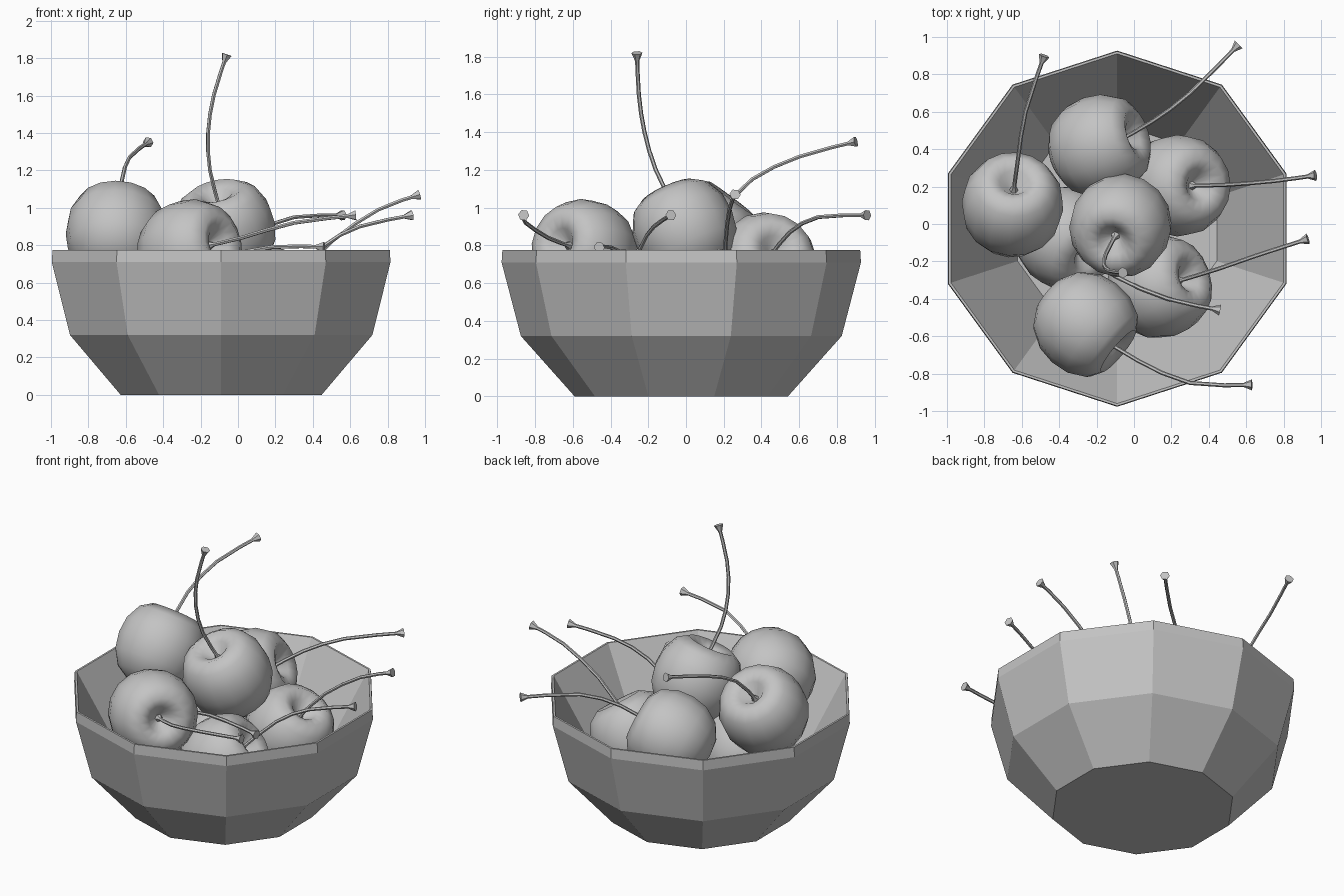
import bpy, bmesh, math
from mathutils import Vector

cube = bpy.data.objects.get("Cube")
if cube:
    bpy.data.objects.remove(cube, do_unlink=True)

# One plain grey for everything
grey = bpy.data.materials.new("plain_grey")
grey.use_nodes = True
colour = (0.55, 0.55, 0.55, 1)
grey.diffuse_color = colour
grey.node_tree.nodes["Principled BSDF"].inputs["Base Color"].default_value = colour


def add_object(name, data):
    obj = bpy.data.objects.new(name, data)
    bpy.context.collection.objects.link(obj)
    data.materials.append(grey)
    return obj


def lathe(name, profile, sides, smooth):
    """Revolve (radius, height) points about z; the ends close on the axis."""
    bm = bmesh.new()
    rings = []
    for r, z in profile:
        if r == 0:
            rings.append([bm.verts.new((0, 0, z))] * sides)
            continue
        angles = [math.pi / 2 + math.tau * i / sides for i in range(sides)]
        rings.append([bm.verts.new((r * math.cos(a), r * math.sin(a), z)) for a in angles])
    for low, high in zip(rings, rings[1:]):
        for i in range(sides):
            j = (i + 1) % sides
            corners = dict.fromkeys([low[i], low[j], high[j], high[i]])
            bm.faces.new(list(corners))
    bmesh.ops.recalc_face_normals(bm, faces=bm.faces)
    for face in bm.faces:
        face.smooth = smooth
    mesh = bpy.data.meshes.new(name)
    bm.to_mesh(mesh)
    bm.free()
    return add_object(name, mesh)


def stem(name, points):
    """Thin stalk, flared at the fruit and at the free end."""
    pts = [Vector(p) for p in points]
    path = [pts[0]]
    # Rounded path through the given points
    for i in range(len(pts) - 1):
        a, b = pts[i], pts[i + 1]
        before = pts[i - 1] if i else a
        after = pts[i + 2] if i + 2 < len(pts) else b
        middle = (a + b) * 0.5625 - (before + after) * 0.0625
        path += [middle, b]
    first = path[0] + (path[1] - path[0]).normalized() * 0.04
    neck = path[-1] + (path[-2] - path[-1]).normalized() * 0.045
    path = [path[0], first] + path[1:-1] + [neck, path[-1]]
    widths = [2.6] + [1] * (len(path) - 2) + [2.7]
    curve = bpy.data.curves.new(name, "CURVE")
    curve.dimensions = "3D"
    curve.bevel_depth = 0.011
    curve.bevel_resolution = 1
    curve.use_fill_caps = True
    spline = curve.splines.new("POLY")
    spline.points.add(len(path) - 1)
    for point, co, width in zip(spline.points, path, widths):
        point.co = (*co, 1)
        point.radius = width
    obj = add_object(name, curve)
    bpy.ops.object.select_all(action="DESELECT")
    obj.select_set(True)
    bpy.context.view_layer.objects.active = obj
    bpy.ops.object.convert(target="MESH")
    bpy.ops.object.shade_smooth_by_angle(angle=math.radians(50))


# Ten-sided bowl with thin rim
bowl = lathe("bowl", [(0, 0), (0.565, 0), (0.85, 0.32), (0.952, 0.71), (0.948, 0.775),
                      (0.935, 0.775), (0.56, 0.1), (0, 0.1)], 10, False)
bowl.location = (-0.09, -0.025, 0)

# Dimpled fruit outline, bottom to top
FRUIT = [(0, -0.26), (0.11, -0.245), (0.2, -0.19), (0.255, -0.1), (0.272, 0), (0.262, 0.1),
         (0.215, 0.195), (0.145, 0.24), (0.08, 0.212), (0.03, 0.15), (0, 0.135)]

# Name, centre, stalk direction, stalk path beyond the dimple
CHERRIES = [
    ("top", (-0.07, -0.005, 0.875), (-0.2, -0.4, 0.9),
     [(-0.15, -0.16, 1.2), (-0.16, -0.22, 1.4), (-0.13, -0.25, 1.6), (-0.06, -0.26, 1.82)]),
    ("left", (-0.65, 0.095, 0.86), (0.05, 0.6, 0.8),
     [(-0.62, 0.35, 1.15), (-0.58, 0.6, 1.27), (-0.48, 0.9, 1.35)]),
    ("back", (-0.19, 0.415, 0.695), (0.87, 0.27, 0.4),
     [(0.1, 0.55, 0.87), (0.3, 0.7, 0.95), (0.56, 0.96, 0.96)]),
    ("right_back", (0.23, 0.205, 0.5), (0.55, 0, 0.83),
     [(0.5, 0.21, 0.82), (0.75, 0.23, 0.99), (0.97, 0.26, 1.07)]),
    ("right_front", (0.13, -0.34, 0.49), (0.75, 0.25, 0.6),
     [(0.45, -0.24, 0.79), (0.65, -0.17, 0.9), (0.93, -0.08, 0.96)]),
    ("front", (-0.265, -0.53, 0.77), (0.75, -0.62, 0.2),
     [(0.02, -0.73, 0.84), (0.3, -0.85, 0.92), (0.63, -0.86, 0.96)]),
    ("left_low", (-0.37, -0.07, 0.47), (0.55, -0.5, 0.67),
     [(-0.1, -0.28, 0.72), (0.18, -0.4, 0.79), (0.46, -0.46, 0.79)]),
]

for name, centre, direction, path in CHERRIES:
    axis = Vector(direction).normalized()
    fruit = lathe(name + "_cherry", FRUIT, 16, True)
    fruit.location = centre
    fruit.rotation_mode = "QUATERNION"
    fruit.rotation_quaternion = axis.to_track_quat("Z", "Y")
    stem(name + "_stem", [Vector(centre) + axis * 0.135] + path)
